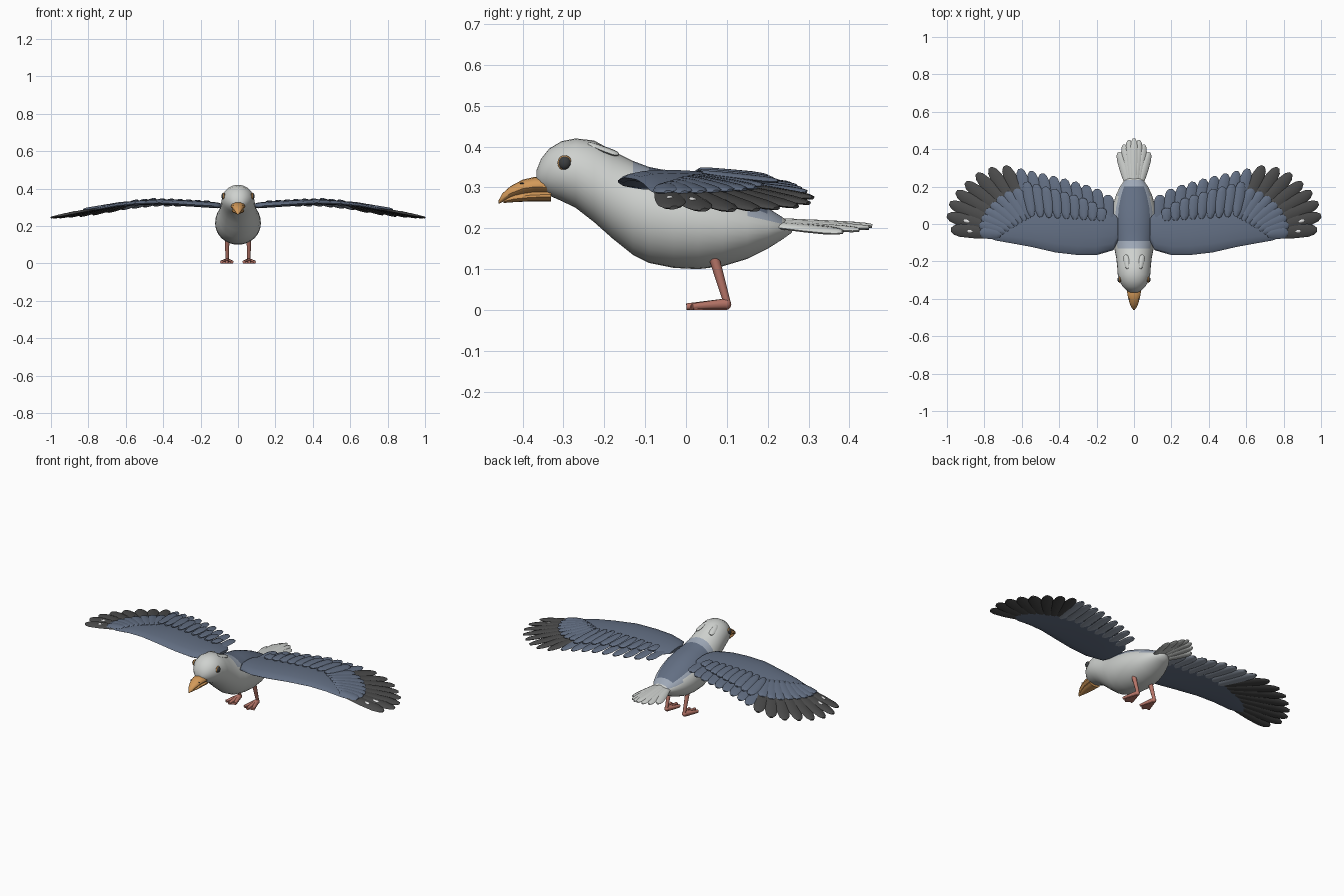
import bpy, bmesh, math
from mathutils import Vector, Matrix

if "Cube" in bpy.data.objects:
    bpy.data.objects.remove(bpy.data.objects["Cube"])


def material(name, r, g, b):
    m = bpy.data.materials.new(name)
    m.use_nodes = True
    m.diffuse_color = (r, g, b, 1)
    bsdf = m.node_tree.nodes["Principled BSDF"]
    bsdf.inputs["Base Color"].default_value = (r, g, b, 1)
    bsdf.inputs["Roughness"].default_value = 0.7
    return m


PALE = material("pale grey", 0.62, 0.64, 0.62)
MANTLE = material("light blue grey", 0.34, 0.39, 0.47)
SLATE = material("slate blue", 0.125, 0.16, 0.23)
DARK = material("charcoal", 0.07, 0.07, 0.07)
ORANGE = material("beak orange", 0.65, 0.32, 0.1)
PINK = material("leg pink", 0.48, 0.18, 0.14)
BLACK = material("eye black", 0.045, 0.048, 0.05)
WHITE = material("white", 0.8, 0.8, 0.8)


def finish(name, bm, mats, mirror=False, angle=40):
    bmesh.ops.recalc_face_normals(bm, faces=bm.faces)
    mesh = bpy.data.meshes.new(name)
    bm.to_mesh(mesh)
    bm.free()
    for m in mats:
        mesh.materials.append(m)
    ob = bpy.data.objects.new(name, mesh)
    bpy.context.collection.objects.link(ob)
    bpy.ops.object.select_all(action="DESELECT")
    ob.select_set(True)
    bpy.context.view_layer.objects.active = ob
    bpy.ops.object.shade_smooth_by_angle(angle=math.radians(angle))
    if mirror:
        ob.modifiers.new("Mirror", "MIRROR").use_mirror_merge = False


def loft(bm, rings):
    """Skin a list of closed rings and cap both ends."""
    rows = [[bm.verts.new(p) for p in ring] for ring in rings]
    n = len(rows[0])
    for a, b in zip(rows, rows[1:]):
        for i in range(n):
            j = (i + 1) % n
            bm.faces.new((a[i], a[j], b[j], b[i]))
    bm.faces.new(rows[0])
    bm.faces.new(rows[-1])


def oval_rings(stations, n):
    """Upright ovals from (y, top, bottom, half width)."""
    return [[Vector((w * math.sin(math.tau * i / n), y,
                     (t + b) / 2 + (t - b) / 2 * math.cos(math.tau * i / n)))
             for i in range(n)] for y, t, b, w in stations]


def feather(bm, base, tip, width, thick=0.015, roll=-0.12):
    base, tip = Vector(base), Vector(tip)
    d = (tip - base).normalized()
    side = d.cross(Vector((0, 0, 1))).normalized()
    up = side.cross(d)
    side, up = side + up * roll, up - side * roll
    rings = []
    for t, w in ((0, .2), (.04, .5), (.2, .8), (.55, 1), (.82, .97), (.94, .72), (1, .3)):
        c = base.lerp(tip, t)
        rings.append([c + side * (w * width / 2 * math.cos(math.tau * k / 8))
                      + up * ((.4 + .6 * w) * thick / 2 * math.sin(math.tau * k / 8))
                      for k in range(8)])
    loft(bm, rings)


def tube(bm, p, q, r1, r2):
    p, q = Vector(p), Vector(q)
    turn = (q - p).to_track_quat("Z", "Y").to_matrix().to_4x4()
    bmesh.ops.create_cone(bm, cap_ends=True, segments=10, radius1=r1, radius2=r2,
                          depth=(q - p).length,
                          matrix=Matrix.Translation((p + q) / 2) @ turn)


def ball(name, centre, size, mat):
    bm = bmesh.new()
    bmesh.ops.create_uvsphere(bm, u_segments=16, v_segments=10, radius=1,
                              matrix=Matrix.LocRotScale(Vector(centre), None, Vector(size)))
    finish(name, bm, [mat], True)


def wing_point(x, y, lift=0):
    """Point on the drooping, cambered wing surface."""
    knots = ((0, .3), (.1, .308), (.25, .32), (.45, .329), (.62, .315), (.8, .28), (1, .24))
    for (a, za), (b, zb) in zip(knots, knots[1:]):
        if x <= b:
            z = za + (zb - za) * (x - a) / (b - a)
            return Vector((x, y, z + .006 - .3 * (y + .02) ** 2 + lift))


# Body and head, with the coloured back chosen by position along and around
bm = bmesh.new()
loft(bm, oval_rings((
    (-.366, .342, .312, .018), (-.355, .37, .295, .04), (-.335, .395, .28, .06),
    (-.305, .413, .267, .078), (-.27, .42, .25, .087), (-.225, .415, .215, .09),
    (-.18, .39, .175, .095), (-.13, .365, .135, .105), (-.09, .35, .115, .115),
    (-.03, .338, .103, .122), (.03, .325, .1, .122), (.09, .303, .107, .115),
    (.15, .277, .125, .098), (.2, .25, .15, .075), (.235, .228, .172, .05),
    (.26, .21, .19, .02)), 32))
for f in bm.faces:
    c = f.calc_center_median()
    s = (c.y + .13) / .36
    around = math.degrees(math.atan2(abs(c.x), c.z - .25 + .05 * s))
    if -.13 < c.y < .235 and around < 60 + 16 * s:
        f.material_index = 2 if -.09 < c.y < .2 and around < 60 else 1
finish("body", bm, [PALE, MANTLE, SLATE], angle=60)

# Beak
for name, stations in (
    ("upper_beak", ((-.33, .322, .285, .04), (-.37, .326, .286, .037), (-.4, .319, .283, .031),
                    (-.43, .303, .274, .022), (-.45, .285, .264, .012), (-.459, .268, .26, .004))),
    ("lower_beak", ((-.33, .294, .266, .034), (-.38, .291, .266, .03),
                    (-.42, .284, .264, .02), (-.447, .272, .262, .007)))):
    bm = bmesh.new()
    loft(bm, oval_rings(stations, 14))
    finish(name, bm, [ORANGE])
ball("nostrils", (.027, -.402, .31), (.003, .005, .002), BLACK)

# Eyes
ball("eye_rings", (.076, -.297, .36), (.007, .0175, .0185), ORANGE)
ball("eyes", (.077, -.297, .36), (.012, .0155, .0165), BLACK)

# Small raised plumes behind the crown
bm = bmesh.new()
feather(bm, (.034, -.24, .408), (.046, -.165, .38), .03, .012, -.25)
finish("crown_plumes", bm, [PALE], True)

# Tail fan
bm = bmesh.new()
for i in range(-3, 4):
    a = abs(i)
    feather(bm, (i * .009, .19, .22 - a * .003),
            (i * .027, .456 - .008 * a * a, .206 - a * .005), .044, .016, -.1 * i)
finish("tail_feathers", bm, [PALE])

# Wing core: sections of (x, leading y, trailing y, thickness)
bm = bmesh.new()
rings = []
for x, lead, trail, thick in (
        (.085, -.09, .03, .025), (.11, -.14, .06, .04), (.2, -.166, .08, .042),
        (.3, -.166, .09, .04), (.42, -.152, .1, .036), (.55, -.122, .1, .032),
        (.65, -.104, .09, .028), (.74, -.088, .06, .022), (.8, -.065, .01, .012)):
    ring = []
    for k in range(14):
        a = math.tau * k / 14
        y = (lead + trail) / 2 - (trail - lead) / 2 * math.cos(a)
        ring.append(wing_point(x, y, thick / 2 * math.sin(a) * (.75 + .25 * math.cos(a)) - .004))
    rings.append(ring)
loft(bm, rings)
finish("wing_cores", bm, [SLATE], True, 60)

# Primary flight feathers, fanned round the wing tip
tips = ((.69, .31), (.77, .3), (.84, .27), (.9, .222), (.95, .172),
        (.985, .112), (.999, .045), (.978, -.03))
bm = bmesh.new()
marks = bmesh.new()
coverts = bmesh.new()
for i, (tx, ty) in enumerate(tips):
    t = i / (len(tips) - 1)
    base = wing_point(.56 + .15 * t, .03 - .085 * t, -.002)
    tip = wing_point(tx, ty)
    feather(bm, base, tip, .07)
    # Shorter coverts overlap the primaries
    end = base.lerp(tip, .56 - .14 * t)
    feather(coverts, base + Vector((0, 0, .006)), end + Vector((0, 0, .009)), .062)
    # Pale spots on the two outermost feathers
    if t > .8:
        a, b = (base.lerp(tip, u - .3 * (t - .85)) for u in (.62, .72))
        lift = Vector((0, 0, .0075))
        feather(marks, a + lift, b + lift, .015, .005)
finish("primary_feathers", bm, [DARK], True)
finish("primary_coverts", coverts, [SLATE], True)
finish("feather_spots", marks, [WHITE], True)

# Secondary flight feathers, paler below, and the covert row above them
bm = bmesh.new()
coverts = bmesh.new()
count = 9
for i in range(count):
    t = i / (count - 1)
    bx, tx = .135 + .41 * t, .14 + .47 * t
    ty = .155 + .14 * t ** .7
    feather(bm, wing_point(bx, -.01 + .02 * t, -.004), wing_point(tx, ty, -.002), .064)
    cx = .175 + .37 * t
    feather(coverts, wing_point(cx, .015 + .025 * t, .011),
            wing_point(cx + .03 * t, ty - .07, .009), .056)
bmesh.ops.recalc_face_normals(bm, faces=bm.faces)
bm.normal_update()
for f in bm.faces:
    f.material_index = 1 if f.normal.z < -.3 else 0
finish("secondary_feathers", bm, [SLATE, MANTLE], True)
finish("secondary_coverts", coverts, [SLATE], True)

# Legs
bm = bmesh.new()
tube(bm, (.058, .068, .13), (.058, .1, .02), .013, .009)
finish("legs", bm, [PINK], True)

# Feet: heel, three toes and the web between them
bm = bmesh.new()
heel = Vector((.058, .097, .014))
bmesh.ops.create_uvsphere(bm, u_segments=10, v_segments=6, radius=.014,
                          matrix=Matrix.Translation(heel))
for toe in ((.032, .015, .008), (.06, .001, .008), (.088, .015, .008)):
    tube(bm, heel, toe, .014, .008)
outline = [(.052, .1), (.027, .02), (.045, .016), (.06, .006), (.075, .016), (.093, .02), (.064, .1)]
loft(bm, [[Vector((x, y, z)) for x, y in outline] for z in (0, .011)])
finish("feet", bm, [PINK], True)
